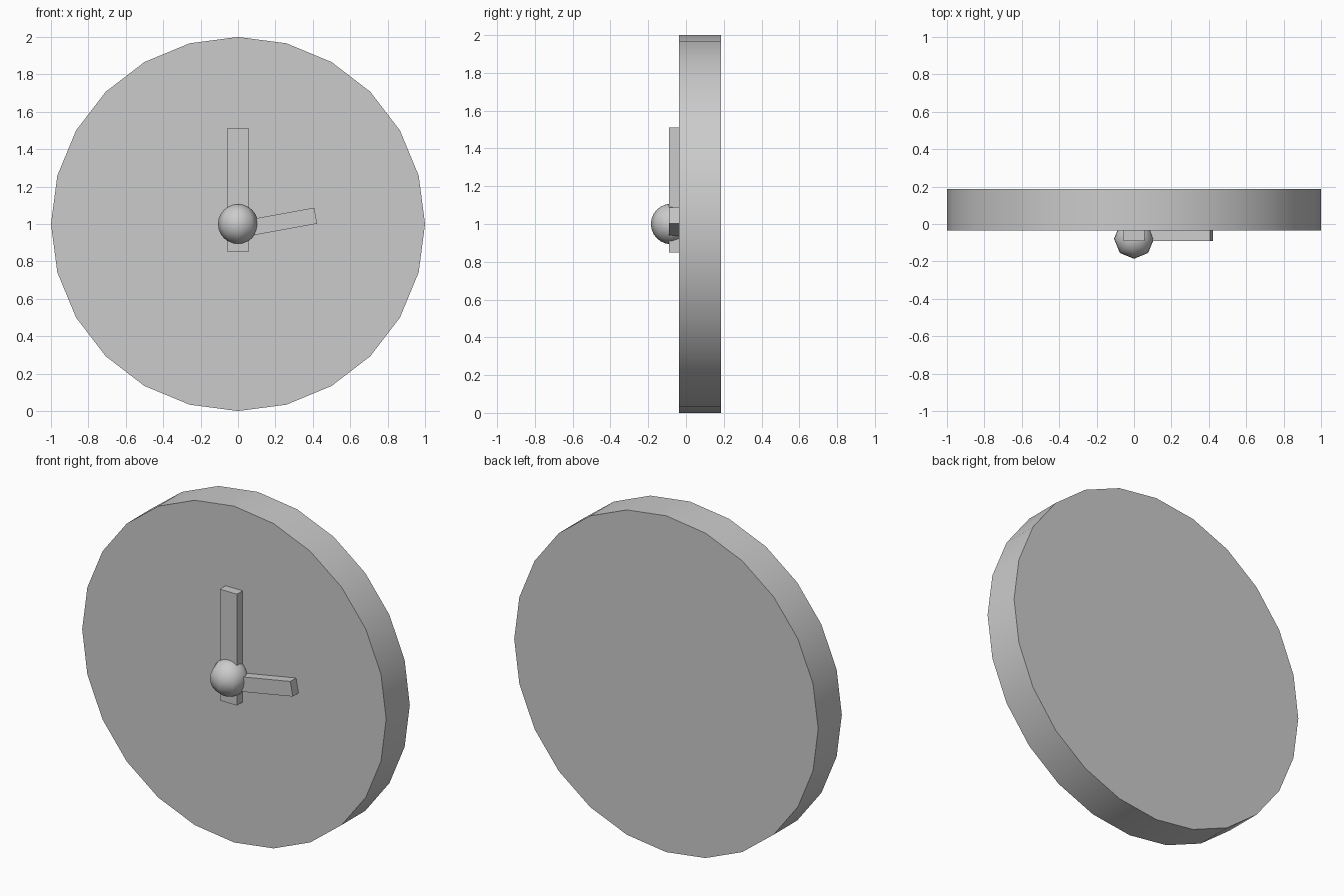
import bpy
from math import radians, pi, sin, cos

if "Cube" in bpy.data.objects:
    bpy.data.objects.remove(bpy.data.objects["Cube"])


def smooth():
    bpy.ops.object.shade_smooth_by_angle(angle=radians(50))


def hand(name, base, angle, start, end, width):
    """Flat bar on the clock face, pointing at `angle` in the XZ plane."""
    front, back = -0.09, -0.025
    mid = (start + end) / 2
    bpy.ops.mesh.primitive_cube_add(size=1)
    ob = bpy.context.object
    ob.name = name
    ob.scale = (end - start, back - front, width)
    ob.rotation_euler = (0, -angle, 0)
    ob.location = (base[0] + mid * cos(angle), (front + back) / 2,
                   base[1] + mid * sin(angle))
    bpy.ops.object.transform_apply(location=False, rotation=False, scale=True)


# Clock body: 24-sided disc with a corner at the top
bpy.ops.mesh.primitive_cylinder_add(vertices=24, radius=1, depth=0.222,
                                    location=(0, 0.075, 1),
                                    rotation=(pi / 2, 0, 0))
bpy.context.object.name = "clock_body"
smooth()

# Hands
hand("minute_hand", (0, 1), pi / 2, -0.15, 0.512, 0.112)
hand("hour_hand", (0, 0.969), radians(10.3), 0.0, 0.422, 0.087)

# Centre knob
bpy.ops.mesh.primitive_uv_sphere_add(segments=8, ring_count=12, radius=0.107,
                                     location=(0, -0.079, 1))
bpy.context.object.name = "centre_knob"
smooth()
